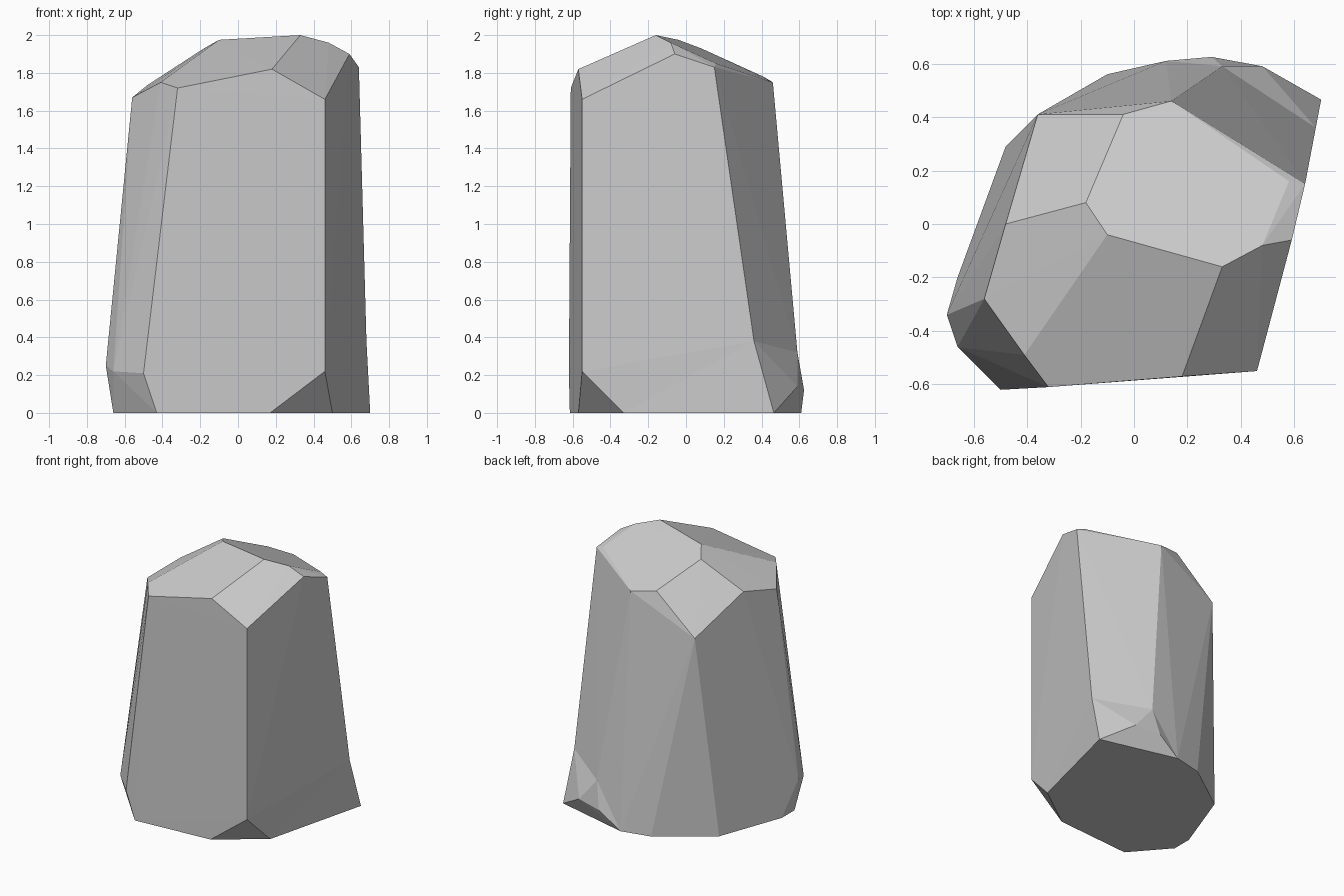
import bpy, bmesh
from mathutils import Vector

if "Cube" in bpy.data.objects:
    bpy.data.objects.remove(bpy.data.objects["Cube"])


def hull_object(name, points, dents=()):
    """Faceted convex block; each dent (a, b, p) pulls the edge a-b inward to p."""
    bm = bmesh.new()
    for p in points:
        bm.verts.new(p)
    res = bmesh.ops.convex_hull(bm, input=bm.verts[:])
    junk = {g for g in res["geom_interior"] + res["geom_unused"]
            if isinstance(g, bmesh.types.BMVert) and g.is_valid}
    bmesh.ops.delete(bm, geom=list(junk), context='VERTS')
    for a, b, p in dents:
        for e in bm.edges[:]:
            ends = [v.co for v in e.verts]
            if all(min((c - Vector(q)).length for c in ends) < 1e-4 for q in (a, b)):
                new = bmesh.ops.subdivide_edges(bm, edges=[e], cuts=1)["geom_inner"]
                for g in new:
                    if isinstance(g, bmesh.types.BMVert):
                        g.co = p
                break
    bmesh.ops.triangulate(bm, faces=bm.faces[:])
    bmesh.ops.recalc_face_normals(bm, faces=bm.faces[:])
    me = bpy.data.meshes.new(name)
    bm.to_mesh(me)
    bm.free()
    ob = bpy.data.objects.new(name, me)
    bpy.context.collection.objects.link(ob)
    return ob


# chipped crown of the rock
left_peak, back_left = (-.48, 0, 1.735), (-.48, .29, 0)
crown = [(.33, -.16, 2.0), (.48, -.08, 1.96), (.59, -.06, 1.90), (.64, .15, 1.83),
         (.58, .16, 1.85), (.14, .46, 1.75), (-.04, .41, 1.78), (-.18, .08, 1.93),
         (-.10, -.04, 1.975), (-.36, .41, 1.505), left_peak, (-.56, -.28, 1.67),
         (-.41, -.49, 1.75), (-.32, -.61, 1.72), (.18, -.57, 1.82), (.46, -.55, 1.66)]

# chamfered foot
foot = [(.46, -.55, .22), (.50, -.33, 0), (.17, -.57, 0), (-.43, -.615, 0),
        (-.50, -.62, .21), (-.66, -.46, .22), (-.70, -.34, .25), (-.66, -.35, 0),
        (-.66, -.20, 0), back_left, (-.10, .56, 0), (.12, .61, 0)]

# flared toe at the back right corner
toe_top = [(.68, .36, .38), (.33, .59, .32)]
toe = [(.70, .465, 0), (.48, .59, .14), (.29, .625, .12)]

rock = hull_object("rock", crown + foot + toe_top,
                   [(left_peak, back_left, (-.44, .26, .3))])
spur = hull_object("rock_toe", toe_top + toe + [(.12, .61, 0), (.50, -.33, 0), (.2, .2, .2)])

# merge the toe into the rock
mod = rock.modifiers.new("join_toe", 'BOOLEAN')
mod.operation = 'UNION'
mod.solver = 'EXACT'
mod.object = spur
spur.hide_render = True
spur.hide_viewport = True
